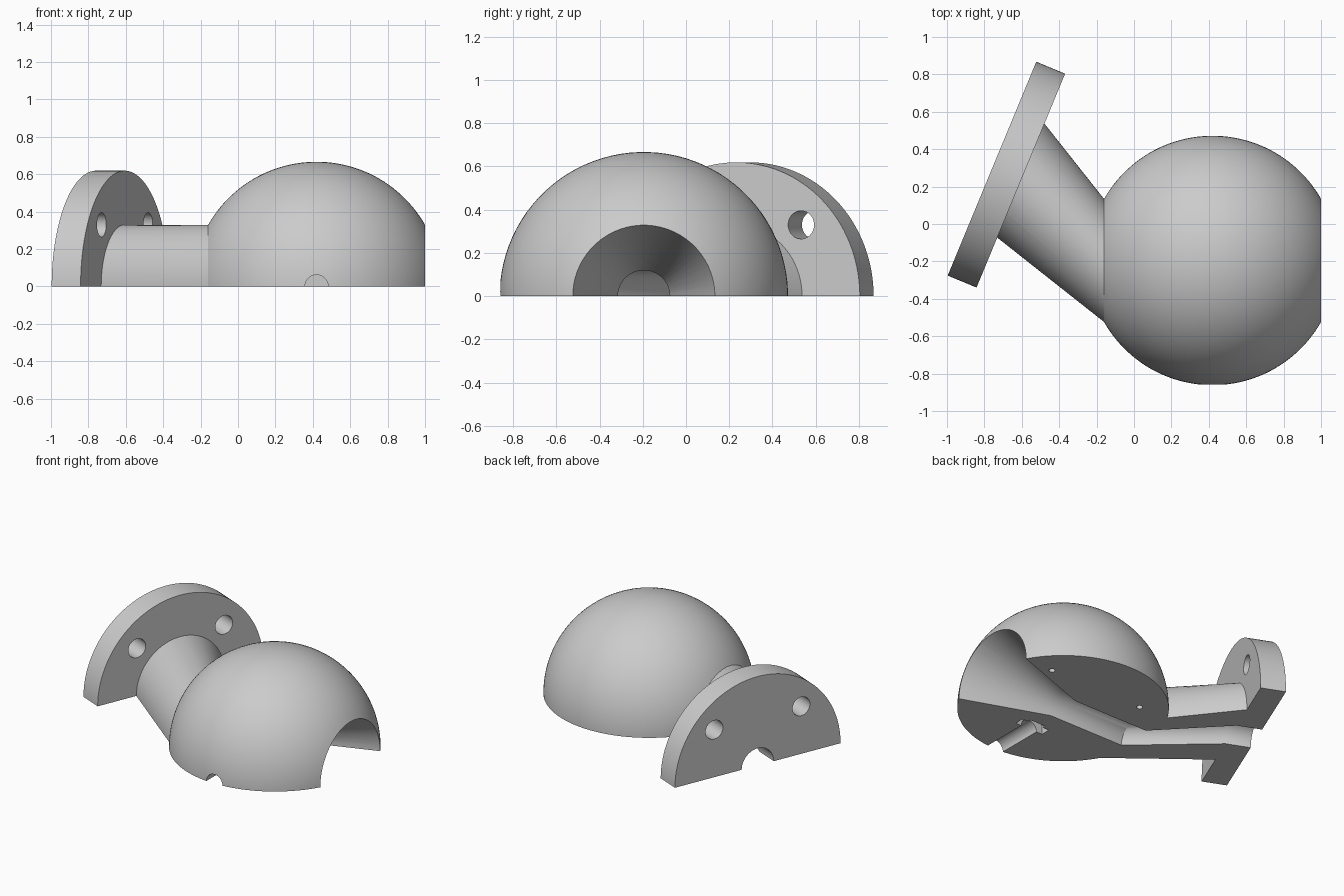
import bpy, bmesh, math
from mathutils import Vector

if "Cube" in bpy.data.objects:
    bpy.data.objects.remove(bpy.data.objects["Cube"])

SEG = 96
TILT = math.radians(22.5)          # flange turn in plan
CX, CY, R = 0.42, -0.195, 0.667    # dome centre and radius

grey = bpy.data.materials.new("plain grey")
grey.diffuse_color = (0.6, 0.6, 0.6, 1)
grey.use_nodes = True
grey.node_tree.nodes["Principled BSDF"].inputs["Base Color"].default_value = grey.diffuse_color


def loft(name, rings, seg=SEG):
    """Closed solid through rings of (centre, plan angle, radius)."""
    bm = bmesh.new()
    loops = []
    for c, a, r in rings:
        side = Vector((math.sin(a), math.cos(a), 0))
        ts = [2 * math.pi * (i + 0.5) / seg for i in range(seg)]
        loops.append([bm.verts.new(Vector(c) + r * (math.cos(t) * side + math.sin(t) * Vector((0, 0, 1))))
                      for t in ts])
    for p, q in zip(loops, loops[1:]):
        for i in range(seg):
            j = (i + 1) % seg
            bm.faces.new((p[i], p[j], q[j], q[i]))
    bm.faces.new(loops[0])
    bm.faces.new(loops[-1])
    bmesh.ops.recalc_face_normals(bm, faces=bm.faces)
    me = bpy.data.meshes.new(name)
    bm.to_mesh(me)
    bm.free()
    ob = bpy.data.objects.new(name, me)
    bpy.context.collection.objects.link(ob)
    me.materials.append(grey)
    return ob


def combine(target, tool, op):
    """Apply a boolean and remove the tool."""
    bpy.context.view_layer.objects.active = target
    m = target.modifiers.new("bool", 'BOOLEAN')
    m.operation, m.object, m.solver = op, tool, 'EXACT'
    bpy.ops.object.modifier_apply(modifier=m.name)
    bpy.data.objects.remove(tool)


axis = Vector((-math.cos(TILT), math.sin(TILT), 0))
across = Vector((math.sin(TILT), math.cos(TILT), 0))
face = Vector((-0.605, 0.232, 0))  # centre of the flange inner face
THICK = 0.167

# Dome with both ends cut flat
a0 = math.acos(0.58 / R)
rings = []
for i in range(49):
    a = a0 + (math.pi - 2 * a0) * i / 48
    rings.append(((CX + R * math.cos(a), CY, 0), 0, R * math.sin(a)))
body = loft("dome_with_flanged_neck", rings)

# Angled neck and flange
neck = loft("neck", [((-0.08, CY, 0), 0, 0.329), ((-0.16, CY, 0), 0, 0.329),
                     (face, TILT, 0.33), (face + axis * 0.06, TILT, 0.33)])
flange = loft("flange", [(face, TILT, 0.619), (face + axis * THICK, TILT, 0.619)], 128)
combine(body, neck, 'UNION')
combine(body, flange, 'UNION')

# Funnel mouth and bent bore
bore = loft("bore", [((1.02, CY, 0), 0, 0.336), ((CX, CY, 0), 0, 0.12), ((-0.16, CY, 0), 0, 0.12),
                     (face, TILT, 0.12), (face + axis * (THICK + 0.03), TILT, 0.12)], 64)
combine(body, bore, 'DIFFERENCE')

# Bolt holes in the flange
for s in (-1, 1):
    c = face + across * 0.325 * s + Vector((0, 0, 0.33))
    combine(body, loft("bolt_hole", [(c - axis * 0.02, TILT, 0.065),
                                     (c + axis * (THICK + 0.02), TILT, 0.065)], 48), 'DIFFERENCE')

# Set screw hole and hexagonal nut pocket
for y0, y1, r, n in ((-0.9, -0.44, 0.062, 40), (-0.53, -0.465, 0.125, 6)):
    combine(body, loft("screw_hole", [((CX, y0, 0), math.pi / 2, r),
                                      ((CX, y1, 0), math.pi / 2, r)], n), 'DIFFERENCE')

# Keep the upper half
bpy.ops.mesh.primitive_cube_add(size=4, location=(0, 0, -2))
combine(body, bpy.context.object, 'DIFFERENCE')

# Pin holes in the underside
for s in (-1, 1):
    bpy.ops.mesh.primitive_cylinder_add(vertices=20, radius=0.02, depth=0.2,
                                        location=(CX + 0.36 * s, 0.125, 0))
    combine(body, bpy.context.object, 'DIFFERENCE')

# One colour, smooth curves with sharp edges
body.data.materials.clear()
body.data.materials.append(grey)
for p in body.data.polygons:
    p.material_index = 0
bpy.ops.object.select_all(action='DESELECT')
body.select_set(True)
bpy.context.view_layer.objects.active = body
bpy.ops.object.shade_smooth_by_angle(angle=math.radians(25))
